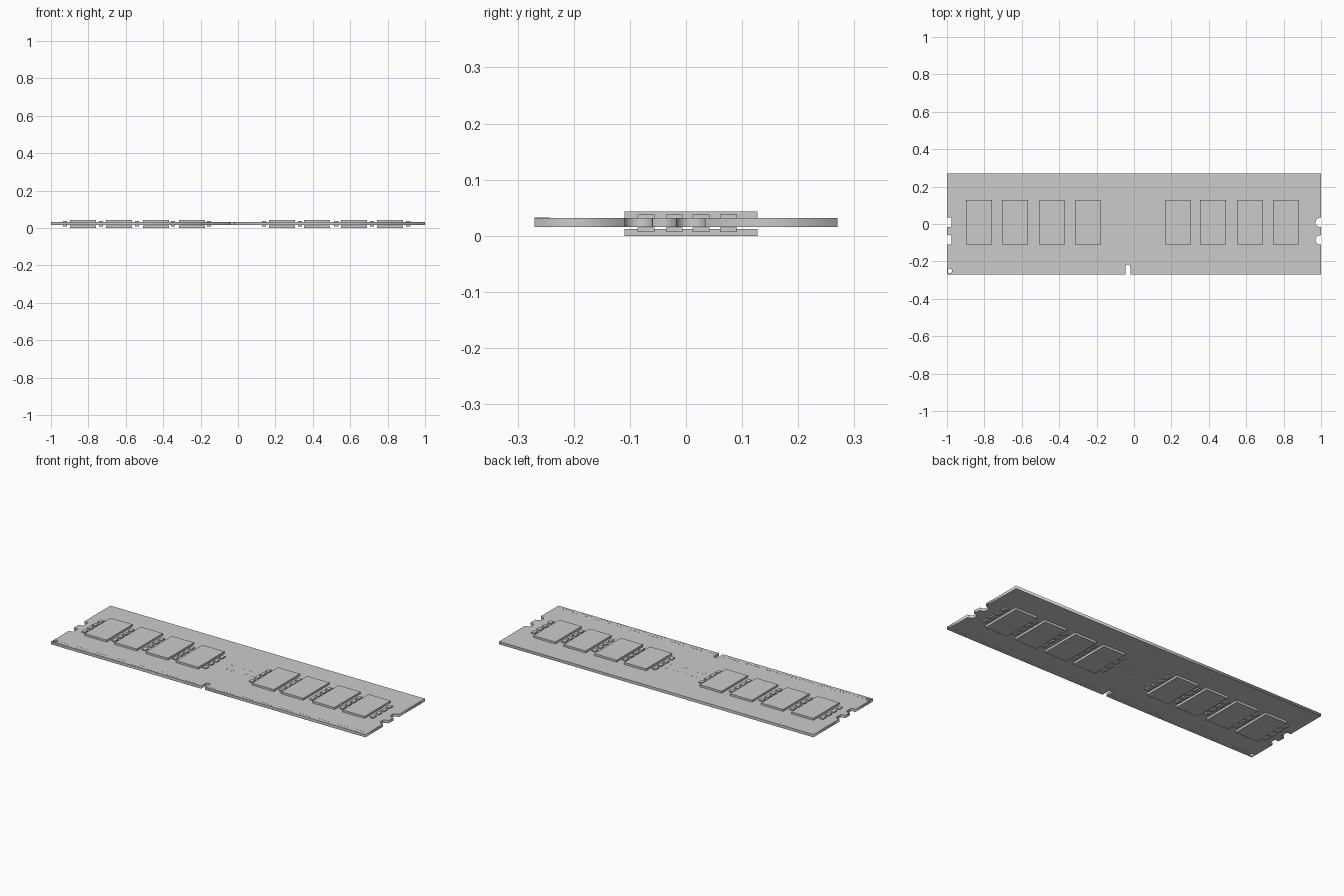
import bpy, bmesh, math
from mathutils import Matrix, Vector

if "Cube" in bpy.data.objects:
    bpy.data.objects.remove(bpy.data.objects["Cube"])

Z0, Z1 = 0.016, 0.032  # board faces


def boxes(name, items):
    """One object from (x0, x1, y0, y1, z0, z1) boxes."""
    bm = bmesh.new()
    for x0, x1, y0, y1, z0, z1 in items:
        m = Matrix.Translation(((x0 + x1) / 2, (y0 + y1) / 2, (z0 + z1) / 2))
        m = m @ Matrix.Diagonal((x1 - x0, y1 - y0, z1 - z0, 1))
        bmesh.ops.create_cube(bm, size=1, matrix=m)
    me = bpy.data.meshes.new(name)
    bm.to_mesh(me)
    bm.free()
    ob = bpy.data.objects.new(name, me)
    bpy.context.collection.objects.link(ob)
    return ob


def arc(cx, cy, r, a0, a1, n=8):
    return [(cx + r * math.cos(math.radians(a0 + (a1 - a0) * i / n)),
             cy + r * math.sin(math.radians(a0 + (a1 - a0) * i / n))) for i in range(n + 1)]


def add_spline(curve, pts):
    s = curve.splines.new('POLY')
    s.points.add(len(pts) - 1)
    for p, (x, y) in zip(s.points, pts):
        p.co = (x, y, 0, 1)
    s.use_cyclic_u = True


# Circuit board outline, counter-clockwise, with key slot and side notches
W, H = 1.0, 0.27
notches = [(-0.11, -0.06), (-0.017, 0.034)]
pts = [(-W, -H), (-0.045, -H)]
pts += arc(-0.0325, -0.229, 0.0125, 180, 0)
pts += [(-0.02, -H), (W, -H)]
for a, b in notches:                       # round notches on the right
    r = (b - a) / 2
    pts += [(W, a)] + arc(W - 0.004, (a + b) / 2, r, 270, 90, 12) + [(W, b)]
pts += [(W, H), (-W, H)]
for a, b in reversed(notches):             # squarer notches on the left
    c = 0.008
    x = -W + 0.025
    pts += [(-W, b)] + arc(x - c, b - c, c, 90, 0, 4)
    pts += arc(x - c, a + c, c, 0, -90, 4) + [(-W, a)]

cu = bpy.data.curves.new("circuit_board", 'CURVE')
cu.dimensions = '2D'
cu.fill_mode = 'BOTH'
cu.extrude = (Z1 - Z0) / 2
add_spline(cu, pts)
add_spline(cu, arc(-0.984, -0.251, 0.012, 0, 337.5, 15))   # corner hole
board = bpy.data.objects.new("circuit_board", cu)
board.location.z = (Z0 + Z1) / 2
bpy.context.collection.objects.link(board)
bpy.context.view_layer.objects.active = board
board.select_set(True)
bpy.ops.object.convert(target='MESH')

# Memory chips, eight per side
chip_x = [-0.829, -0.637, -0.439, -0.246, 0.235, 0.422, 0.62, 0.812]
for name, z0, z1 in (("top_chips", Z1, 0.0435), ("bottom_chips", 0.0, 0.0125)):
    boxes(name, [(x - 0.07, x + 0.07, -0.11, 0.127, z0, z1) for x in chip_x])

# Capacitors in columns of four beside the chips
cap_x = [-0.925, -0.733, -0.54, -0.348, -0.155, 0.14, 0.332, 0.525, 0.717, 0.91]
cap_y = [-0.071, -0.021, 0.027, 0.076]
for name, z0, z1 in (("top_capacitors", Z1, 0.038), ("bottom_capacitors", 0.007, 0.0145)):
    boxes(name, [(x - 0.011, x + 0.011, y - 0.015, y + 0.015, z0, z1)
                 for x in cap_x for y in cap_y])

# Edge contacts and central solder pads, barely proud of both faces
e = 0.0004
pin_x = [-0.955 + 0.02 * i for i in range(45)] + [0.005 + 0.02 * i for i in range(49)]
pad_xy = [(-0.1 + 0.04 * i, y) for i in range(6) for y in (-0.02, 0.035)]
for side, z0, z1 in (("top", Z1 - e, Z1 + e), ("bottom", Z0 - e, Z0 + e)):
    boxes(side + "_contacts", [(x - 0.006, x + 0.006, -H, -0.242, z0, z1) for x in pin_x])
    boxes(side + "_pads", [(x - 0.007, x + 0.007, y - 0.007, y + 0.007, z0, z1)
                           for x, y in pad_xy])
